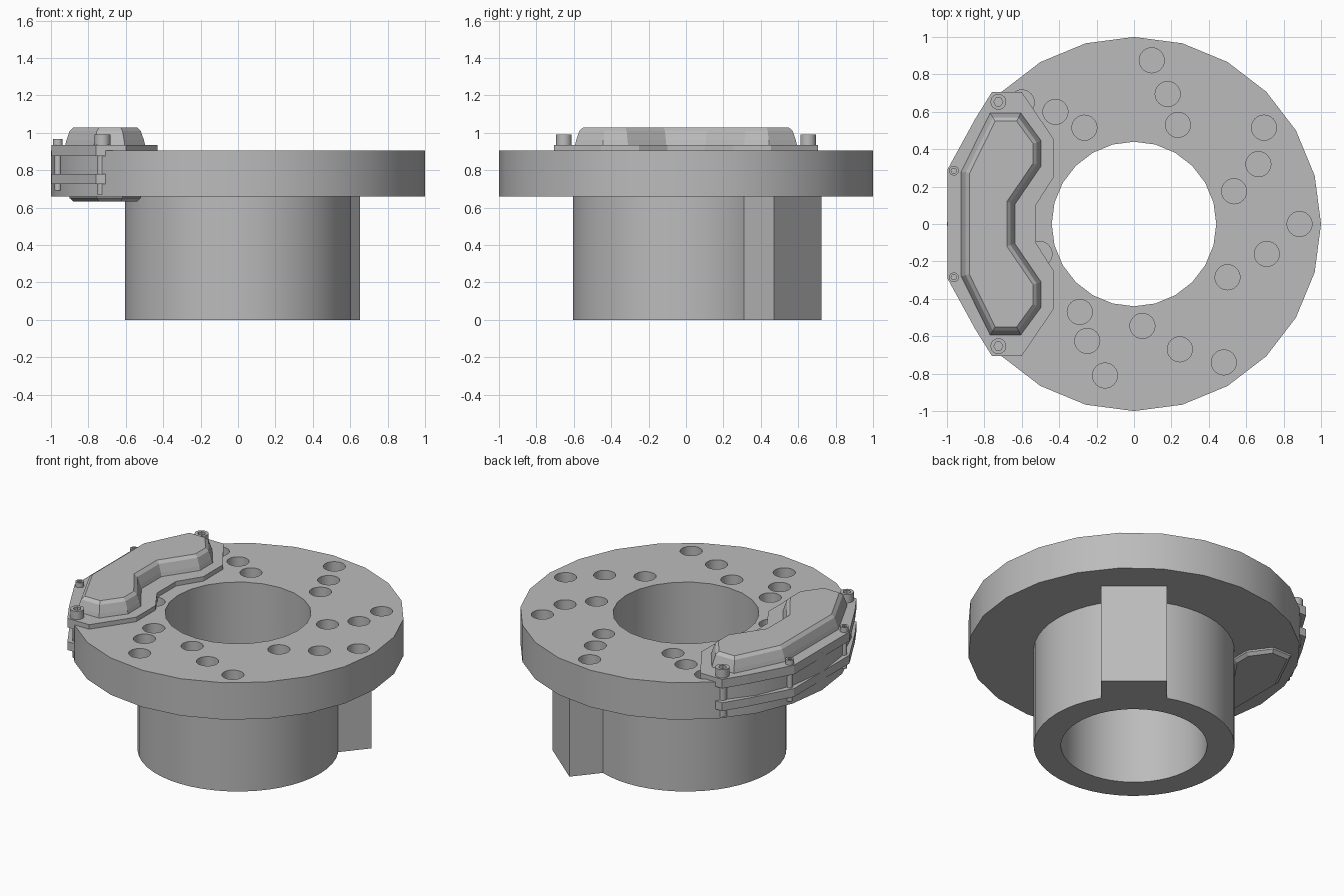
import bpy, bmesh
from math import cos, sin, tau, radians
from mathutils import Vector

if "Cube" in bpy.data.objects:
    bpy.data.objects.remove(bpy.data.objects["Cube"])

steel = bpy.data.materials.new("grey_steel")
steel.use_nodes = True
steel.diffuse_color = (0.5, 0.5, 0.5, 1)
steel.node_tree.nodes["Principled BSDF"].inputs["Base Color"].default_value = (0.5, 0.5, 0.5, 1)


def circle(r, n, cx=0, cy=0):
    return [(cx + r * cos(tau * i / n), cy + r * sin(tau * i / n)) for i in range(n)]


def inset(outline, d):
    """Mitred inward offset of a counter-clockwise outline."""
    pts = [Vector(p) for p in outline]
    out = []
    for i, p in enumerate(pts):
        a = (p - pts[i - 1]).normalized()
        b = (pts[(i + 1) % len(pts)] - p).normalized()
        na, nb = Vector((-a.y, a.x)), Vector((-b.y, b.x))
        out.append(tuple(p + (na + nb) * d / (1 + na.dot(nb))))
    return out


def loft(name, layers, closed_ring=False):
    """Join equal-length outlines at given heights; cap ends or close into a ring."""
    bm = bmesh.new()
    rings = [[bm.verts.new((x, y, z)) for x, y in pts] for pts, z in layers]
    pairs = list(zip(rings, rings[1:]))
    if closed_ring:
        pairs.append((rings[-1], rings[0]))
    else:
        bm.faces.new(rings[0])
        bm.faces.new(rings[-1])
    for lo, hi in pairs:
        for i in range(len(lo)):
            j = (i + 1) % len(lo)
            bm.faces.new((lo[i], lo[j], hi[j], hi[i]))
    bmesh.ops.recalc_face_normals(bm, faces=bm.faces)
    mesh = bpy.data.meshes.new(name)
    bm.to_mesh(mesh)
    bm.free()
    mesh.materials.append(steel)
    ob = bpy.data.objects.new(name, mesh)
    bpy.context.collection.objects.link(ob)
    return ob


def smooth(ob, angle=30):
    bpy.ops.object.select_all(action="DESELECT")
    ob.select_set(True)
    bpy.context.view_layer.objects.active = ob
    bpy.ops.object.shade_smooth_by_angle(angle=radians(angle))


def tube(name, r_out, r_in, z0, z1, n=24):
    a, b = circle(r_out, n), circle(r_in, n)
    return loft(name, [(a, z0), (a, z1), (b, z1), (b, z0)], closed_ring=True)


# Rotor disc with blind drillings
disc = tube("rotor_disc", 1, 0.44, 0.66, 0.905)
holes = [(0.095, 0.875), (0.18, 0.695), (0.235, 0.53),
         (0.695, 0.515), (0.665, 0.32), (0.535, 0.175),
         (0.885, 0), (0.71, -0.16), (0.5, -0.285),
         (0.48, -0.74), (0.245, -0.67), (0.045, -0.545),
         (-0.155, -0.81), (-0.25, -0.625), (-0.29, -0.47),
         (-0.6, 0.65), (-0.42, 0.6), (-0.265, 0.515), (-0.505, -0.16)]
for x, y in holes:
    c = circle(0.067, 24, x, y)
    cutter = loft("hole_cutter", [(c, 0.74), (c, 1.0)])
    cutter.hide_render = True
    mod = disc.modifiers.new("drill", "BOOLEAN")
    mod.operation, mod.solver, mod.object = "DIFFERENCE", "EXACT", cutter
    bpy.context.view_layer.objects.active = disc
    bpy.ops.object.modifier_apply(modifier=mod.name)
    bpy.data.objects.remove(cutter)
smooth(disc)

# Hub sleeve
smooth(tube("hub_sleeve", 0.605, 0.44, 0, 0.665, 48))

# Key block on the side of the hub
out = Vector((cos(radians(50)), sin(radians(50))))
side = Vector((-out.y, out.x)) * 0.198
key = [out * 0.52 - side, out * 0.78 - side, out * 0.78 + side, out * 0.52 + side]
loft("key_block", [(key, 0), (key, 0.665)])


def mirrored(half):
    """Complete a y > 0 half outline with its reflection."""
    return half + [(x, -y) for x, y in reversed(half)]


# Caliper plates
plate = mirrored([(-0.525, 0.1), (-0.43, 0.25), (-0.43, 0.455), (-0.6, 0.705),
                  (-0.76, 0.705), (-0.85, 0.56), (-0.998, 0.29)])
loft("caliper_upper_plate", [(plate, 0.875), (plate, 0.935)])
loft("caliper_lower_plate", [(plate, 0.725), (plate, 0.78)])

# Caliper covers above and below the disc
cover = mirrored([(-0.635, 0.105), (-0.495, 0.31), (-0.495, 0.445), (-0.605, 0.595),
                  (-0.77, 0.595), (-0.925, 0.28)])
loft("caliper_top_cover", [(cover, 0.93), (inset(cover, 0.008), 0.96),
                           (inset(cover, 0.025), 1.01), (inset(cover, 0.045), 1.028)])
loft("caliper_bottom_cover", [(inset(cover, 0.045), 0.632), (inset(cover, 0.025), 0.65),
                              (inset(cover, 0.015), 0.7)])


# Caliper bolts with hexagonal sockets
def bolt(name, x, y, r, z0, z1):
    head, shank = circle(r, 24, x, y), circle(r * 0.7, 24, x, y)
    ob = loft(name, [(shank, z0), (shank, 0.93), (head, 0.93), (head, z1)])
    hexagon = circle(r * 0.58, 6, x, y)
    cutter = loft("socket_cutter", [(hexagon, z1 - r * 0.7), (hexagon, z1 + 0.1)])
    mod = ob.modifiers.new("socket", "BOOLEAN")
    mod.operation, mod.solver, mod.object = "DIFFERENCE", "EXACT", cutter
    bpy.context.view_layer.objects.active = ob
    bpy.ops.object.modifier_apply(modifier=mod.name)
    bpy.data.objects.remove(cutter)
    smooth(ob)


for label, s in (("back", 1), ("front", -1)):
    bolt(label + "_main_bolt", -0.725, s * 0.653, 0.042, 0.67, 0.99)
    bolt(label + "_small_bolt", -0.963, s * 0.285, 0.026, 0.69, 0.967)
